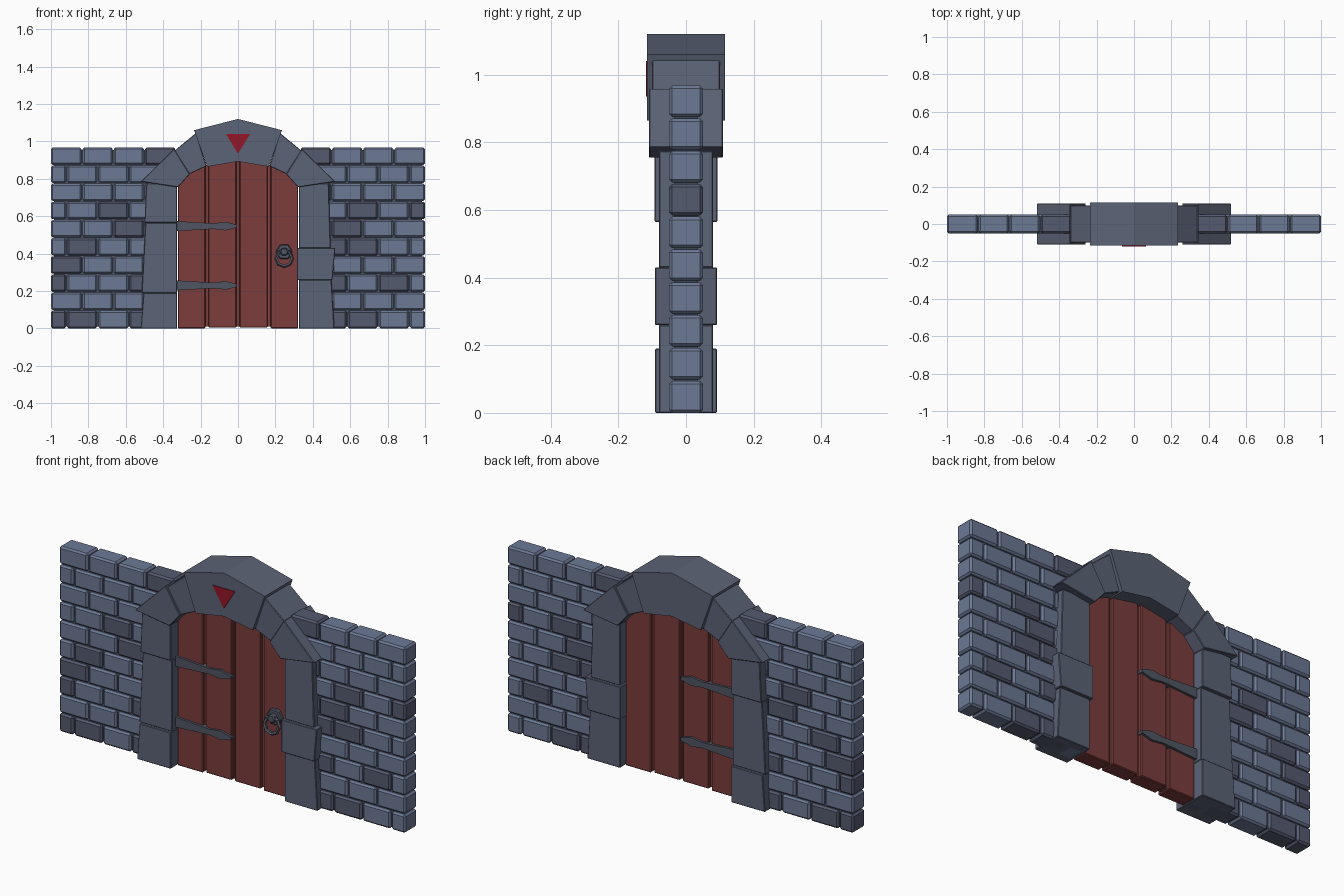
import bpy, bmesh, math, random
from mathutils import Matrix, Vector

if "Cube" in bpy.data.objects:
    bpy.data.objects.remove(bpy.data.objects["Cube"])

random.seed(4)


def material(name, rgb):
    m = bpy.data.materials.new(name)
    m.diffuse_color = (*rgb, 1)
    m.use_nodes = True
    m.node_tree.nodes["Principled BSDF"].inputs["Base Color"].default_value = m.diffuse_color
    return m


BRICK = material("brick_light", (0.15, 0.19, 0.30))
DARK = material("brick_dark", (0.09, 0.105, 0.16))
STONE = material("stone", (0.105, 0.125, 0.18))
WOOD = material("red_wood", (0.20, 0.045, 0.045))
IRON = material("iron", (0.08, 0.09, 0.125))
RED = material("red_gem", (0.30, 0.008, 0.02))


def finish(name, bm, mat, bevel=0):
    bmesh.ops.recalc_face_normals(bm, faces=bm.faces)
    me = bpy.data.meshes.new(name)
    bm.to_mesh(me)
    bm.free()
    me.materials.append(mat)
    ob = bpy.data.objects.new(name, me)
    bpy.context.collection.objects.link(ob)
    if bevel:
        mod = ob.modifiers.new("edge", "BEVEL")
        mod.width = bevel
        mod.segments = 1
    return ob


def prism(name, pts, y0, y1, mat, bevel=0):
    """Extrude an x-z outline from y0 to y1."""
    bm = bmesh.new()
    face = bm.faces.new([bm.verts.new((x, y0, z)) for x, z in pts])
    ext = bmesh.ops.extrude_face_region(bm, geom=[face])
    verts = [v for v in ext["geom"] if isinstance(v, bmesh.types.BMVert)]
    bmesh.ops.translate(bm, verts=verts, vec=(0, y1 - y0, 0))
    return finish(name, bm, mat, bevel)


def add_box(bm, x0, x1, y0, y1, z0, z1):
    size = Matrix.Diagonal((x1 - x0, y1 - y0, z1 - z0, 1))
    centre = Vector((x0 + x1, y0 + y1, z0 + z1)) / 2
    bmesh.ops.create_cube(bm, size=1, matrix=Matrix.Translation(centre) @ size)


# brick walls in running bond, with a mortar core
light, dark, core = bmesh.new(), bmesh.new(), bmesh.new()
ROWS, H, L, GAP = 10, 0.097, 1 / 6, 0.003
for side in (-1, 1):
    for row in range(ROWS):
        cuts = [0, 1, 2, 3, 4] if row % 2 else [0, 0.5, 1.5, 2.5, 3.5, 4]
        for a, b in zip(cuts, cuts[1:]):
            xs = sorted((side * (1 - a * L), side * (1 - b * L)))
            x0 = xs[0] + (GAP if xs[0] > -0.999 else 0)
            x1 = xs[1] - (GAP if xs[1] < 0.999 else 0)
            target = dark if random.random() < 0.25 else light
            add_box(target, x0, x1, -0.05, 0.05,
                    row * H + (0.002 if row else 0), (row + 1) * H - 0.002)
    xs = sorted((side * 0.35, side * 0.985))
    add_box(core, xs[0], xs[1], -0.036, 0.036, 0.01, 0.955)
finish("light_bricks", light, BRICK, 0.009)
finish("dark_bricks", dark, DARK, 0.009)
finish("mortar", core, DARK)

# door jambs: z0, z1, inner x, outer x at bottom, outer x at top, half depth
jambs = {
    1: [(0, 0.26, 0.325, 0.515, 0.50, 0.08),
        (0.26, 0.43, 0.315, 0.505, 0.52, 0.092),
        (0.43, 0.775, 0.325, 0.495, 0.485, 0.08)],
    -1: [(0, 0.19, 0.325, 0.52, 0.505, 0.092),
         (0.19, 0.565, 0.325, 0.515, 0.495, 0.08),
         (0.565, 0.775, 0.325, 0.50, 0.49, 0.093)],
}
for s, blocks in jambs.items():
    for i, (z0, z1, xi, xb, xt, d) in enumerate(blocks):
        prism(f"jamb_stone_{'right' if s > 0 else 'left'}_{i}",
              [(s * xi, z0), (s * xb, z0), (s * xt, z1), (s * xi, z1)],
              -d, d, STONE, 0.003)

# arch stones
for s, side in ((-1, "left"), (1, "right")):
    lower = [(0.32, 0.755), (0.52, 0.785), (0.342, 0.96), (0.258, 0.825)]
    upper = [(0.26, 0.825), (0.34, 0.95), (0.225, 1.045), (0.168, 0.868)]
    prism(f"arch_lower_{side}", [(s * x, z) for x, z in lower], -0.11, 0.11, STONE, 0.003)
    prism(f"arch_upper_{side}", [(s * x, z) for x, z in upper], -0.10, 0.10, STONE, 0.003)
prism("keystone", [(-0.235, 1.06), (0, 1.12), (0.235, 1.06),
                   (0.165, 0.865), (0, 0.893), (-0.165, 0.865)], -0.115, 0.115, STONE)
prism("keystone_gem", [(-0.065, 1.04), (0.065, 1.04), (0, 0.935)], -0.119, -0.10, RED)

# door planks over a thin backing
for s, side in ((-1, "left"), (1, "right")):
    inner = [(0.009, 0.005), (0.158, 0.005), (0.158, 0.88), (0.009, 0.905)]
    outer = [(0.175, 0), (0.322, 0), (0.322, 0.77), (0.262, 0.84), (0.175, 0.88)]
    for label, pts in (("inner", inner), ("outer", outer)):
        prism(f"plank_{label}_{side}", [(s * x, z) for x, z in pts],
              -0.04, 0.04, WOOD, 0.004)
prism("door_backing", [(-0.31, 0.01), (0.31, 0.01), (0.31, 0.77), (0.17, 0.87),
                       (0, 0.895), (-0.17, 0.87), (-0.31, 0.77)], -0.022, 0.022, WOOD)

# strap hinges, passing round both faces
half = [(-0.335, 0.027), (-0.13, 0.015), (-0.065, 0.023), (-0.005, 0.007)]
for i, z in enumerate((0.23, 0.547)):
    outline = [(x, z + h) for x, h in half] + [(x, z - h) for x, h in reversed(half)]
    prism(f"hinge_{i}", outline, -0.052, 0.052, IRON)

# hexagonal boss and ring handle
for name, r, y in (("handle_boss", 0.045, -0.058), ("handle_knob", 0.024, -0.082)):
    prism(name, [(0.247 + r * math.cos(a * math.pi / 3),
                  0.41 + r * math.sin(a * math.pi / 3)) for a in range(6)],
          y, -0.035, IRON, 0.005)
bpy.ops.mesh.primitive_torus_add(location=(0.247, -0.073, 0.375),
                                 rotation=(math.radians(84), 0, 0),
                                 major_radius=0.043, minor_radius=0.01,
                                 major_segments=8, minor_segments=5)
ring = bpy.context.object
ring.name = "handle_ring"
ring.data.materials.append(IRON)
